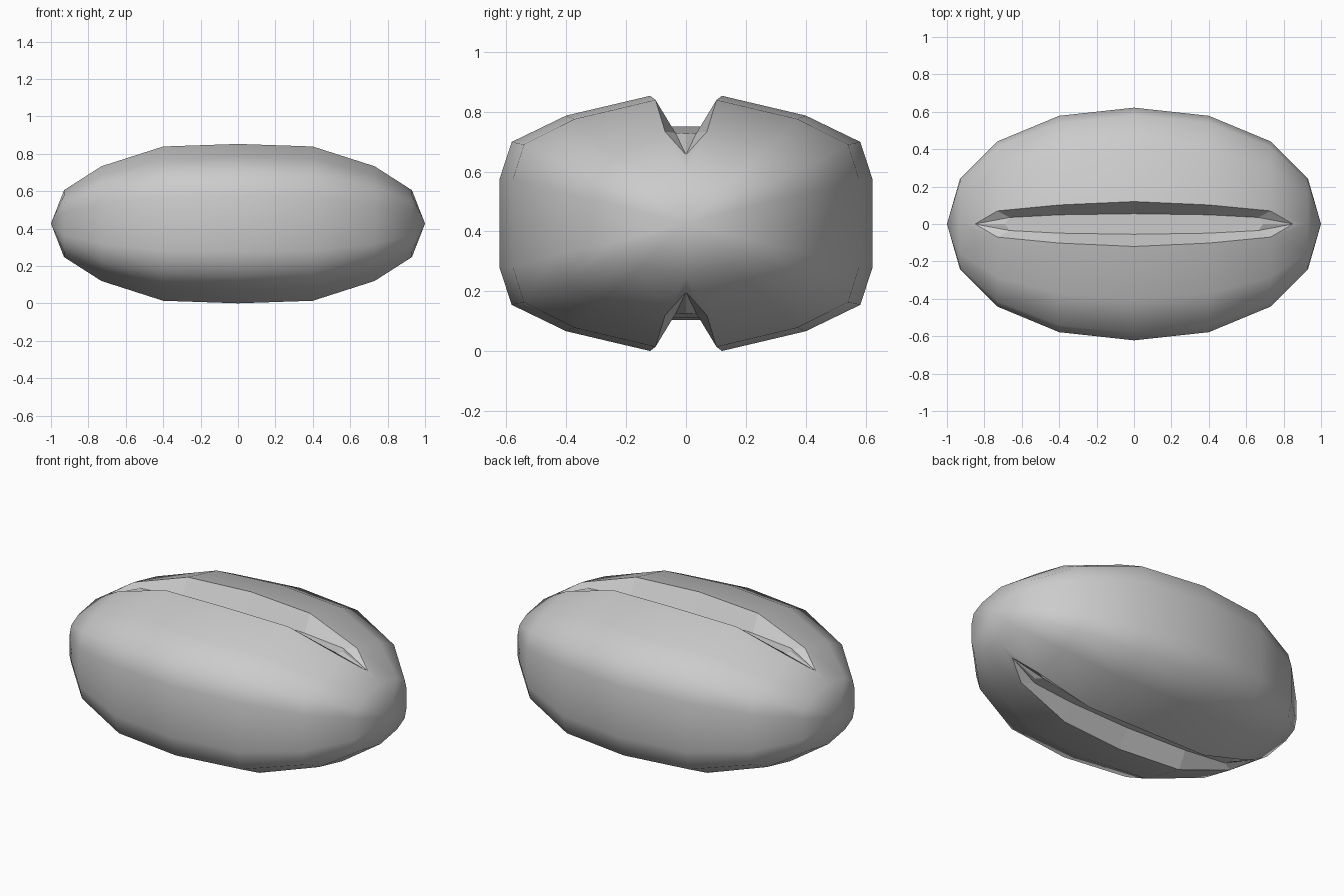
import bpy, bmesh

if "Cube" in bpy.data.objects:
    bpy.data.objects.remove(bpy.data.objects["Cube"])

MID = 0.427  # height of the body's horizontal symmetry plane

# One quadrant of the cross-section (y, z above mid), groove rim to equator
section = [(0.12, 0.426), (0.40, 0.360), (0.582, 0.272), (0.622, 0.150), (0.622, 0.0)]
# Stations along the length: x, y scale, z scale, half width of the groove rim
stations = [(0.0, 1.0, 1.0, 0.12), (0.40, 0.93, 0.968, 0.102),
            (0.73, 0.71, 0.72, 0.07), (0.93, 0.39, 0.42, 0.0)]
# Groove floor edge at the first three stations
floor_edge = [(0.0, 0.055, 0.323), (0.40, 0.049, 0.316), (0.665, 0.035, 0.302)]
floor_centre = [(0.0, 0.0, 0.323), (0.40, 0.0, 0.316), (0.69, 0.0, 0.300)]

bm = bmesh.new()
vert = bm.verts.new


def face(*vs, smooth=True):
    f = bm.faces.new(vs)
    f.smooth = smooth


# Outer skin
rings = []
for x, sy, sz, rim in stations:
    ring = [vert((x, y * sy, z * sz)) for y, z in section]
    ring[0].co.y = rim
    rings.append(ring)
pole = vert((1.0, 0.0, 0.0))
for a, b in zip(rings, rings[1:]):
    for i in range(len(section) - 1):
        face(a[i], a[i + 1], b[i + 1], b[i])
for i in range(len(section) - 1):
    face(rings[-1][i], rings[-1][i + 1], pole)

# Groove: side walls, floor and sloping end
tip = vert((0.85, 0.0, 0.229))
face(rings[2][0], rings[3][0], tip)
edge = [vert(p) for p in floor_edge]
centre = [vert(p) for p in floor_centre]
for i in range(2):
    face(rings[i][0], rings[i + 1][0], edge[i + 1], edge[i], smooth=False)
    face(edge[i], edge[i + 1], centre[i + 1], centre[i], smooth=False)
face(rings[2][0], tip, edge[2], smooth=False)
face(edge[2], tip, centre[2], smooth=False)

# Orient faces and keep every groove edge crisp
bmesh.ops.recalc_face_normals(bm, faces=bm.faces[:])
bm.faces.ensure_lookup_table()
if bm.faces[1].normal.z < 0:
    bmesh.ops.reverse_faces(bm, faces=bm.faces[:])
for e in bm.edges:
    if any(not f.smooth for f in e.link_faces):
        e.smooth = False

mesh = bpy.data.meshes.new("grooved_body")
bm.to_mesh(mesh)
bm.free()
body = bpy.data.objects.new("grooved_body", mesh)
bpy.context.collection.objects.link(body)
body.location.z = MID

# The quadrant is mirrored to all eight octants
mirror = body.modifiers.new("mirror", 'MIRROR')
mirror.use_axis = (True, True, True)
mirror.use_clip = True
mirror.merge_threshold = 0.0005
